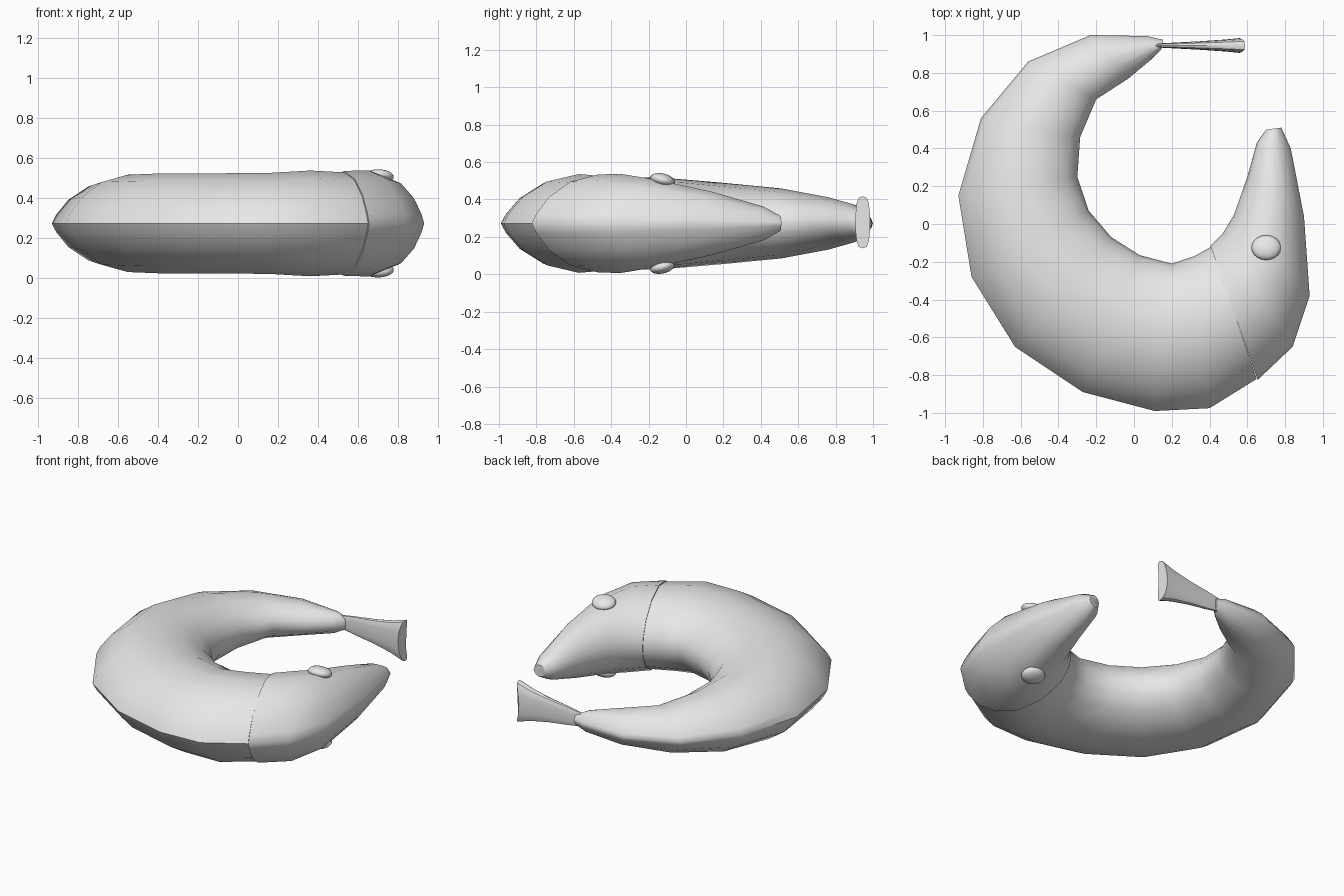
import bpy, bmesh, math
from mathutils import Vector

if "Cube" in bpy.data.objects:
    bpy.data.objects.remove(bpy.data.objects["Cube"])

MID = 0.272  # height of the symmetry plane

grey = bpy.data.materials.new("light grey")
grey.diffuse_color = (0.8, 0.8, 0.8, 1)
grey.use_nodes = True
grey.node_tree.nodes["Principled BSDF"].inputs["Base Color"].default_value = grey.diffuse_color


def finish(bm, name, angle):
    bmesh.ops.recalc_face_normals(bm, faces=bm.faces)
    mesh = bpy.data.meshes.new(name)
    bm.to_mesh(mesh)
    bm.free()
    mesh.materials.append(grey)
    ob = bpy.data.objects.new(name, mesh)
    bpy.context.collection.objects.link(ob)
    bpy.ops.object.select_all(action='DESELECT')
    ob.select_set(True)
    bpy.context.view_layer.objects.active = ob
    bpy.ops.object.shade_smooth_by_angle(angle=math.radians(angle))
    return ob


def loft(name, rings, angle=50):
    bm = bmesh.new()
    loops = [[bm.verts.new(p) for p in ring] for ring in rings]
    n = len(loops[0])
    for a, b in zip(loops, loops[1:]):
        for i in range(n):
            j = (i + 1) % n
            bm.faces.new((a[i], a[j], b[j], b[i]))
    bm.faces.new(loops[0])
    bm.faces.new(loops[-1])
    return finish(bm, name, angle)


# Cross-section: slightly pointed on the outer side, round on the inner side
half = [(1, 0), (0.93, 0.2), (0.74, 0.54), (0.42, 0.85), (0, 1),
        (-0.45, 0.9), (-0.8, 0.6), (-0.96, 0.27), (-1, 0)]
SECTION = half + [(u, -w) for u, w in half[-2:0:-1]]


def section_ring(ox, oy, ix, iy, h):
    """Ring between an outer and an inner point, with half height h."""
    o, i = Vector((ox, oy, MID)), Vector((ix, iy, MID))
    c, r = (o + i) / 2, (o - i) / 2
    return [c + r * u + Vector((0, 0, h * w)) for u, w in SECTION]


# Curled body: outer x, y, inner x, y, half height
body = [
    (0.155, 0.975, 0.145, 0.925, 0.035), (0.07, 0.995, 0.09, 0.87, 0.07),
    (-0.23, 1.00, -0.03, 0.77, 0.105), (-0.56, 0.86, -0.20, 0.66, 0.14),
    (-0.81, 0.56, -0.285, 0.46, 0.187), (-0.93, 0.15, -0.30, 0.25, 0.217),
    (-0.86, -0.28, -0.24, 0.07, 0.243), (-0.63, -0.65, -0.12, -0.07, 0.25),
    (-0.27, -0.89, 0.03, -0.165, 0.25), (0.11, -0.99, 0.20, -0.21, 0.252),
    (0.40, -0.975, 0.32, -0.17, 0.264), (0.65, -0.82, 0.41, -0.12, 0.255),
]
loft("body", [section_ring(*r) for r in body])

# Head tapering to the snout
head = [
    (0.655, -0.825, 0.405, -0.115, 0.262), (0.84, -0.65, 0.47, -0.05, 0.265),
    (0.93, -0.38, 0.53, 0.05, 0.235), (0.90, 0.04, 0.60, 0.25, 0.168),
    (0.83, 0.40, 0.65, 0.43, 0.09), (0.78, 0.51, 0.70, 0.50, 0.04),
]
loft("head", [section_ring(*r) for r in head])

# Eyes on both flanks
for name, side in (("left_eye", 1), ("right_eye", -1)):
    bm = bmesh.new()
    bmesh.ops.create_uvsphere(bm, u_segments=20, v_segments=12, radius=1)
    for v in bm.verts:
        x, y, z = v.co
        v.co = (0.70 + 0.078 * x, -0.125 + 0.066 * y,
                MID + side * 0.232 + 0.036 * z - side * 0.012 * y)
    finish(bm, name, 60)

# Tail fan flaring towards a slightly hollow end: x, half thickness, half height
fan = [(0.07, 0.008, 0.04), (0.20, 0.015, 0.062), (0.35, 0.023, 0.082),
       (0.48, 0.032, 0.108), (0.58, 0.039, 0.139)]
rings = []
for k, (x, t, h) in enumerate(fan):
    ring = []
    for s in range(16):
        a = 2 * math.pi * s / 16
        cy, cz = math.cos(a), math.sin(a)
        yy = math.copysign(abs(cy) ** 0.6, cy)
        zz = math.copysign(abs(cz) ** 0.8, cz)
        dent = 0.03 * (1 - zz * zz) if k == len(fan) - 1 else 0
        ring.append((x + 0.008 - dent, 0.945 + t * yy, MID + 0.006 + h * zz))
    rings.append(ring)
loft("tail_fan", rings, 40)
